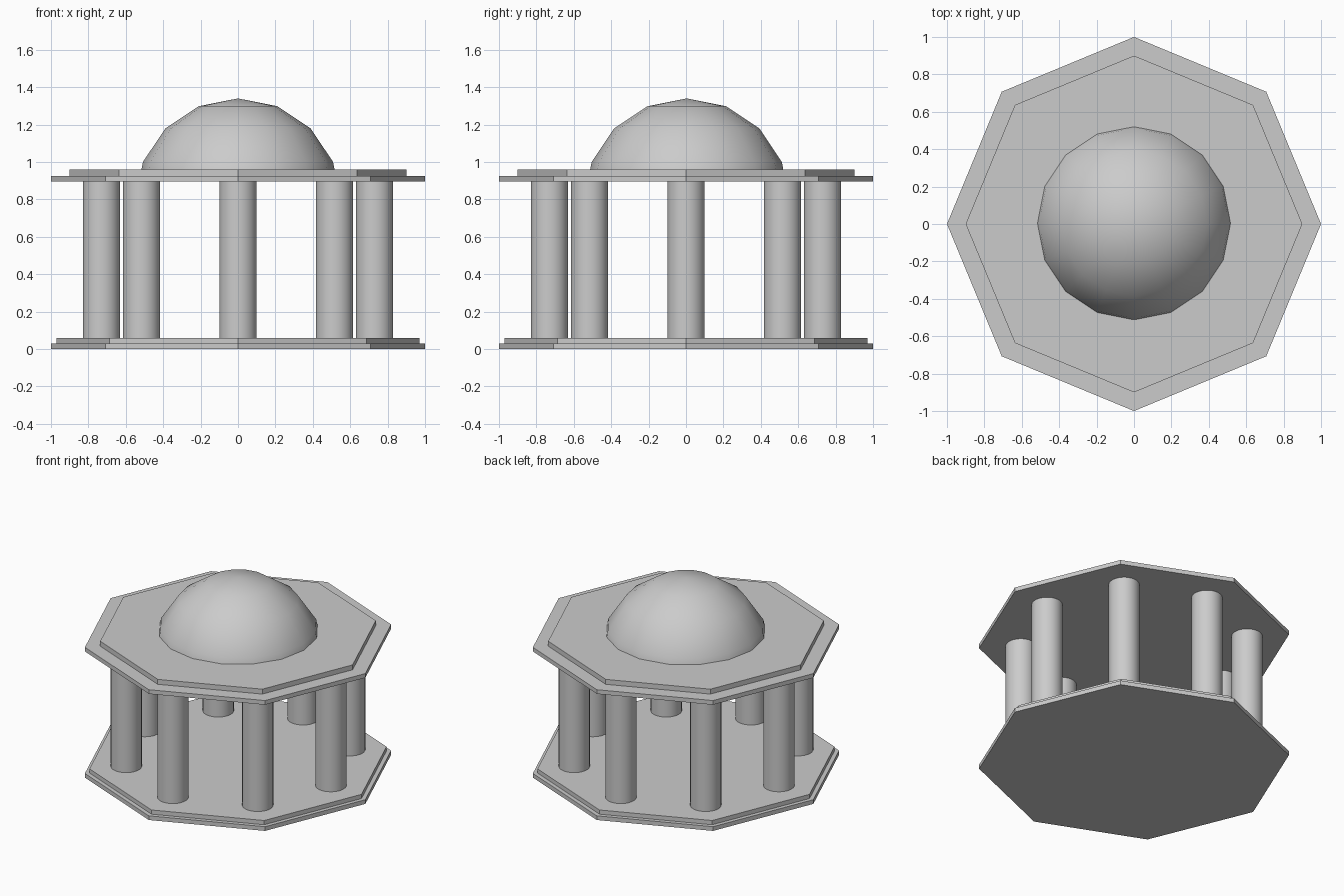
import bpy, bmesh, math

if "Cube" in bpy.data.objects:
    bpy.data.objects.remove(bpy.data.objects["Cube"])


def prism(name, radius, z0, z1, sides, x=0.0, y=0.0):
    """Upright prism or cylinder from z0 to z1."""
    bpy.ops.mesh.primitive_cylinder_add(vertices=sides, radius=radius, depth=z1 - z0,
                                        location=(x, y, (z0 + z1) / 2))
    obj = bpy.context.object
    obj.name = name
    return obj


# Stepped octagonal floor and roof slabs
prism("floor_lower_step", 1.0, 0.0, 0.03, 8)
prism("floor_upper_step", 0.97, 0.03, 0.06, 8)
prism("roof_lower_step", 1.0, 0.895, 0.925, 8)
prism("roof_upper_step", 0.9, 0.925, 0.96, 8)

# Ring of eight round columns
for i in range(8):
    a = i * math.pi / 4
    prism(f"column_{i + 1}", 0.1, 0.06, 0.895, 32, 0.73 * math.cos(a), 0.73 * math.sin(a))
    bpy.ops.object.shade_smooth_by_angle(angle=math.radians(30))

# Dome: upper part of a coarse sphere, cut off inside the roof slab
bpy.ops.mesh.primitive_uv_sphere_add(segments=16, ring_count=8, radius=0.55,
                                     location=(0, 0.004, 0.79))
dome = bpy.context.object
dome.name = "dome"
bm = bmesh.new()
bm.from_mesh(dome.data)
cut = bmesh.ops.bisect_plane(bm, geom=bm.verts[:] + bm.edges[:] + bm.faces[:],
                             plane_co=(0, 0, 0.15), plane_no=(0, 0, 1), clear_inner=True)
bmesh.ops.holes_fill(bm, edges=[e for e in cut["geom_cut"] if isinstance(e, bmesh.types.BMEdge)])
bmesh.ops.recalc_face_normals(bm, faces=bm.faces[:])
bm.to_mesh(dome.data)
bm.free()
bpy.ops.object.shade_smooth_by_angle(angle=math.radians(30))
